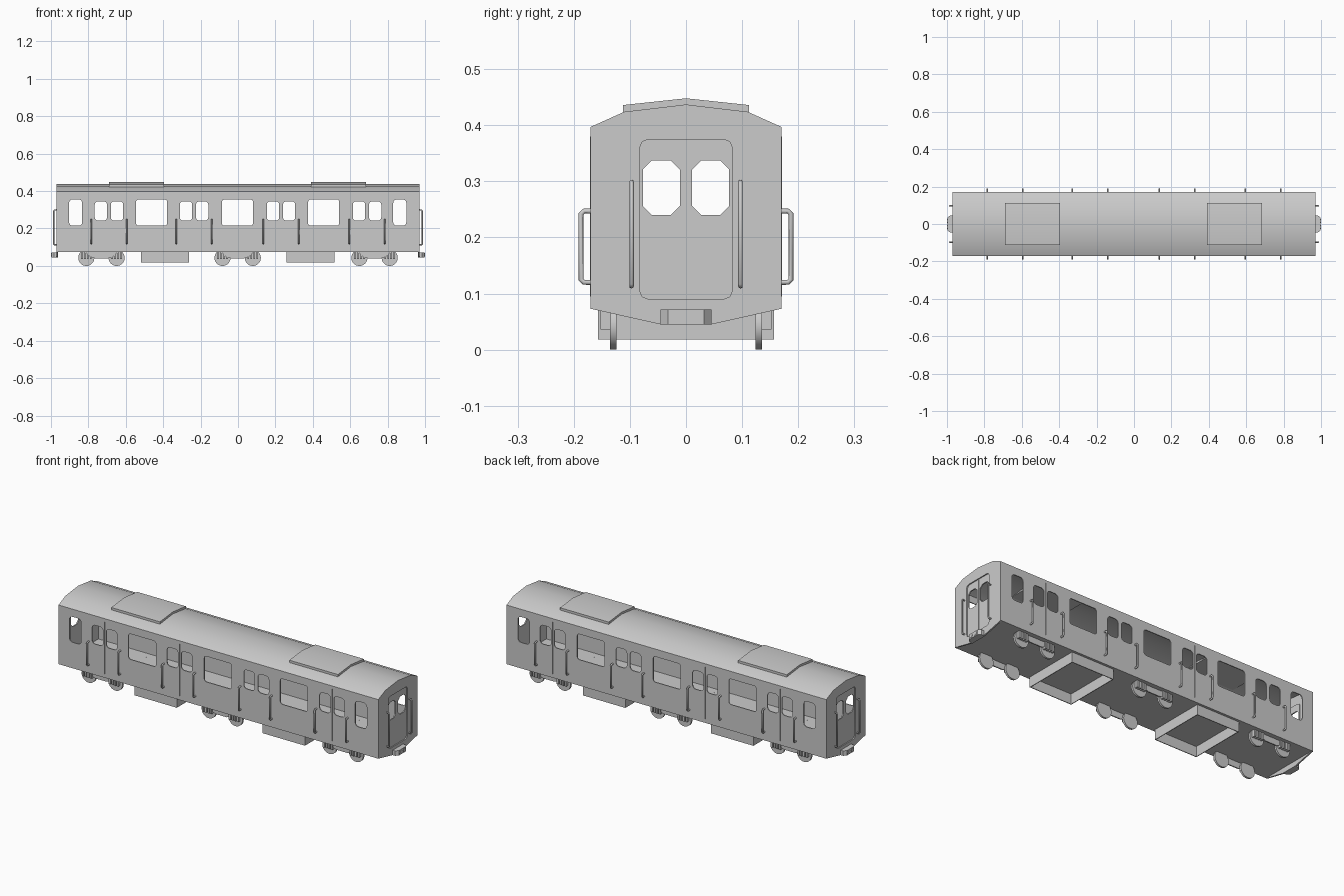
import bpy, bmesh, math
from mathutils import Matrix, Vector

if "Cube" in bpy.data.objects:
    bpy.data.objects.remove(bpy.data.objects["Cube"])

GREY = bpy.data.materials.new("light_grey")
GREY.diffuse_color = (0.6, 0.6, 0.6, 1)
GREY.use_nodes = True
GREY.node_tree.nodes["Principled BSDF"].inputs["Base Color"].default_value = GREY.diffuse_color

# plane axes: (u, v, normal)
AXES = {"X": ((0, 1, 0), (0, 0, 1), (1, 0, 0)),
        "Y": ((1, 0, 0), (0, 0, 1), (0, -1, 0)),
        "Z": ((1, 0, 0), (0, 1, 0), (0, 0, 1))}


def finish(ob, angle=30):
    """Turn a curve into a clean mesh with sharp edges kept."""
    bpy.context.collection.objects.link(ob)
    bpy.ops.object.select_all(action='DESELECT')
    ob.select_set(True)
    bpy.context.view_layer.objects.active = ob
    if ob.type == 'CURVE':
        bpy.ops.object.convert(target='MESH')
        ob = bpy.context.object
    bm = bmesh.new()
    bm.from_mesh(ob.data)
    bmesh.ops.remove_doubles(bm, verts=bm.verts, dist=0.00005)
    bmesh.ops.recalc_face_normals(bm, faces=bm.faces)
    bm.to_mesh(ob.data)
    bm.free()
    ob.data.materials.clear()
    ob.data.materials.append(GREY)
    bpy.ops.object.shade_smooth_by_angle(angle=math.radians(angle))
    return ob


def panel(name, axis, lo, hi, outline, holes=()):
    """Flat outline with holes, extruded from lo to hi along an axis."""
    cu = bpy.data.curves.new(name, 'CURVE')
    cu.dimensions = '2D'
    cu.fill_mode = 'BOTH'
    cu.extrude = (hi - lo) / 2
    for loop in [outline, *holes]:
        s = cu.splines.new('POLY')
        s.points.add(len(loop) - 1)
        for p, (u, v) in zip(s.points, loop):
            p.co = (u, v, 0, 1)
        s.use_cyclic_u = True
    ob = bpy.data.objects.new(name, cu)
    u, v, n = map(Vector, AXES[axis])
    m = Matrix((u, v, n)).transposed().to_4x4()
    m.translation = Vector([abs(c) for c in n]) * (lo + hi) / 2
    ob.matrix_world = m
    return finish(ob)


def rail(name, pts, r):
    """Bent tube through the points."""
    cu = bpy.data.curves.new(name, 'CURVE')
    cu.dimensions = '3D'
    cu.bevel_depth = r
    cu.bevel_resolution = 2
    cu.use_fill_caps = True
    s = cu.splines.new('POLY')
    s.points.add(len(pts) - 1)
    for p, c in zip(s.points, pts):
        p.co = (*c, 1)
    return finish(bpy.data.objects.new(name, cu), 50)


def rect(u0, u1, v0, v1, r=0.0, seg=4):
    """Rectangle with rounded corners (seg=1 gives chamfers)."""
    if r == 0:
        return [(u0, v0), (u1, v0), (u1, v1), (u0, v1)]
    pts = []
    for k, (u, v) in enumerate([(u1 - r, v1 - r), (u0 + r, v1 - r),
                                (u0 + r, v0 + r), (u1 - r, v0 + r)]):
        for i in range(seg + 1):
            a = math.pi / 2 * (k + i / seg)
            pts.append((u + r * math.cos(a), v + r * math.sin(a)))
    return pts


def disc(u, v, r, n):
    return [(u + r * math.cos(math.tau * i / n), v + r * math.sin(math.tau * i / n))
            for i in range(n)]


def span(s, a, b):
    return sorted((s * a, s * b))


L, W, FLOOR, EAVE, T = 0.97, 0.17, 0.073, 0.397, 0.005
DOORS = (-0.69, -0.235, 0.23, 0.69)

# side walls with window openings
windows = [rect(c - 0.083, c + 0.083, 0.215, 0.355, 0.013) for c in (-0.462, -0.003, 0.458)]
windows += [rect(c - 0.035, c + 0.035, 0.215, 0.355, 0.018) for c in (-0.868, 0.865)]
for d in DOORS:
    windows += [rect(d + o - 0.033, d + o + 0.033, 0.242, 0.345, 0.018) for o in (-0.043, 0.043)]
for s, side in ((-1, "front"), (1, "back")):
    panel(side + "_side_wall", "Y", *span(s, W - T, W), rect(-L, L, FLOOR, EAVE), windows)
    for d in DOORS:
        # door seam strip and grab rails
        panel(side + "_door_seam", "Y", *span(s, W, W + 0.001), rect(d - 0.001, d + 0.001, 0.095, 0.38))
        for o in (-0.095, 0.095):
            x, a, b = d + o, W - 0.003, W + 0.017
            rail(side + "_door_rail",
                 [(x, s * a, 0.12), (x, s * (b - 0.005), 0.12), (x, s * b, 0.125),
                  (x, s * b, 0.242), (x, s * (b - 0.005), 0.247), (x, s * a, 0.247)], 0.0045)

# floor and roof
panel("floor", "Z", FLOOR, 0.085, rect(-L + T, L - T, -W + T, W - T))
arch = [(-W, EAVE), (-0.11, 0.424), (0, 0.437), (0.11, 0.424), (W, EAVE)]
panel("roof", "X", -L, L, arch + [(y * 0.97, z - 0.006) for y, z in reversed(arch)])
for x0, x1 in ((-0.69, -0.395), (0.39, 0.685)):
    panel("roof_unit", "X", x0, x1, [(-0.112, 0.42), (0.112, 0.42), (0.112, 0.436),
                                     (0, 0.448), (-0.112, 0.436)])

# end walls, end doors, rails and lamp housings
end_outline = [(-W, FLOOR), (-0.045, 0.045), (0.045, 0.045), (W, FLOOR)] + arch[::-1]
doorway = rect(-0.083, 0.083, 0.09, 0.375, 0.016, 2)
for s, end in ((-1, "left"), (1, "right")):
    panel(end + "_end_wall", "X", *span(s, L - 0.008, L), end_outline, [doorway])
    panel(end + "_end_door", "X", *span(s, L - 0.012, L - 0.006), doorway,
          [rect(c - 0.033, c + 0.033, 0.24, 0.337, 0.016, 1) for c in (-0.044, 0.044)])
    panel(end + "_end_door_seam", "X", *span(s, L - 0.006, L - 0.004), rect(-0.001, 0.001, 0.09, 0.375))
    for y in (-0.097, 0.097):
        a, b = L - 0.004, L + 0.016
        rail(end + "_end_rail",
             [(s * a, y, 0.113), (s * (b - 0.005), y, 0.113), (s * b, y, 0.118),
              (s * b, y, 0.294), (s * (b - 0.005), y, 0.299), (s * a, y, 0.299)], 0.004)
    panel(end + "_lamp_housing", "Z", 0.045, 0.072,
          [(s * (L - 0.004), -0.045), (s * (L + 0.014), -0.045), (s * (L + 0.028), -0.032),
           (s * (L + 0.028), 0.032), (s * (L + 0.014), 0.045), (s * (L - 0.004), 0.045)])
    for y in (-0.016, 0.016):
        panel(end + "_lamp", "X", *span(s, L + 0.026, L + 0.03), disc(y, 0.0585, 0.011, 6))

# open-bottomed equipment boxes under the floor
for c in (-0.39, 0.387):
    panel("equipment_box", "Z", 0.018, FLOOR, rect(c - 0.129, c + 0.129, -0.157, 0.157),
          [rect(c - 0.125, c + 0.125, -0.153, 0.153)])

# bogies: wheels, side frames and spring bars
for c in (-0.73, -0.002, 0.73):
    for s in (-1, 1):
        panel("bogie_frame", "Y", *span(s, 0.139, 0.145),
              [(c - 0.085, FLOOR), (c - 0.065, 0.052), (c - 0.035, 0.04),
               (c + 0.035, 0.04), (c + 0.065, 0.052), (c + 0.085, FLOOR)])
        for o in (-0.081, 0.081):
            panel("wheel", "Y", *span(s, 0.124, 0.135), disc(c + o, 0.043, 0.043, 32))
            for i in range(4):
                x = c + o - 0.024 + i * 0.016
                panel("spring_bar", "Y", *span(s, 0.135, 0.152),
                      rect(x - 0.005, x + 0.005, 0.036, FLOOR))
